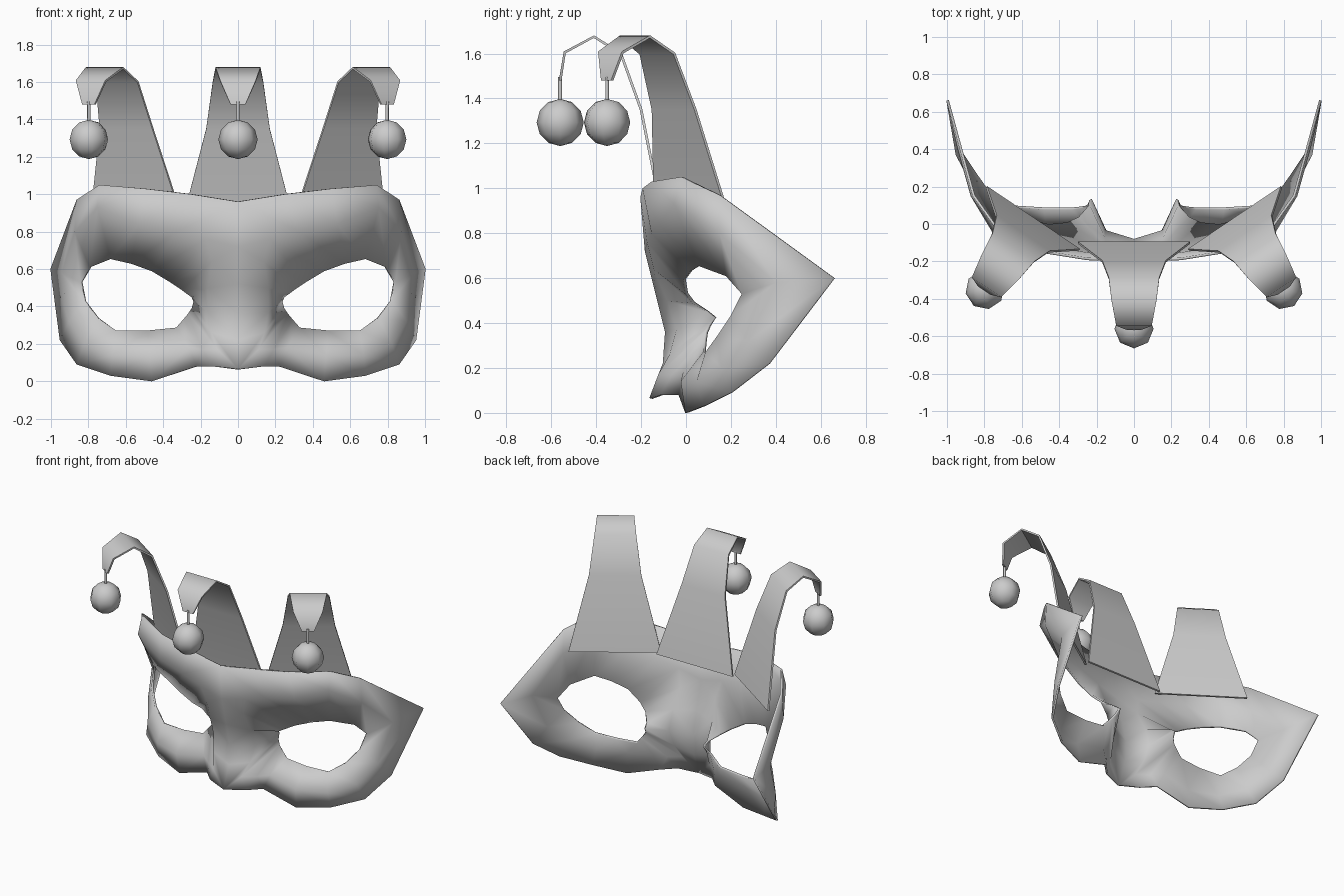
import bpy, bmesh, math
from mathutils import Matrix

if "Cube" in bpy.data.objects:
    bpy.data.objects.remove(bpy.data.objects["Cube"])


def make_object(name, bm, matrix=None, thickness=0, offset=0, mirror=False, angle=60):
    mesh = bpy.data.meshes.new(name)
    bm.to_mesh(mesh)
    bm.free()
    ob = bpy.data.objects.new(name, mesh)
    bpy.context.collection.objects.link(ob)
    if matrix:
        ob.matrix_world = matrix
    if mirror:
        ob.modifiers.new("mirror", 'MIRROR').use_clip = True
    if thickness:
        mod = ob.modifiers.new("thickness", 'SOLIDIFY')
        mod.thickness, mod.offset = thickness, offset
    bpy.ops.object.select_all(action='DESELECT')
    ob.select_set(True)
    bpy.context.view_layer.objects.active = ob
    # Apply modifiers first so the shading sees the finished rims
    bpy.ops.object.convert(target='MESH')
    bpy.ops.object.shade_smooth_by_angle(angle=math.radians(angle))
    return ob


# Half mask: three loops round one eye, from the outer edge to the eye hole
outer = [(0, -.20, .96), (.25, -.19, 1.0), (.5, -.15, 1.03), (.74, -.02, 1.05),
         (.86, .15, .97), (1, .66, .60), (.95, .37, .22), (.86, .20, .09),
         (.68, .08, .03), (.46, 0, 0), (.22, -.03, .08), (.14, -.11, .08),
         (0, -.16, .065), (0, -.10, .22), (0, -.09, .36), (0, -.13, .52), (0, -.18, .72)]
middle = [(.17, -.17, .76), (.33, -.15, .80), (.53, -.12, .84), (.75, -.05, .93),
          (.87, .15, .80), (.94, .40, .58), (.90, .28, .32), (.82, .16, .20),
          (.67, .05, .14), (.47, -.02, .14), (.26, -.01, .18), (.19, -.06, .17),
          (.11, -.12, .17), (.14, -.07, .26), (.16, -.04, .37), (.16, -.08, .50), (.14, -.14, .64)]
eye = [(.36, 0, .53), (.46, -.01, .59), (.57, .02, .63), (.68, .06, .655),
       (.79, .18, .61), (.84, .25, .53), (.82, .20, .43), (.75, .14, .34),
       (.65, .09, .27), (.48, .08, .27), (.33, .08, .285), (.29, .085, .33),
       (.265, .09, .36), (.245, .105, .39), (.235, .13, .425), (.245, .095, .45), (.30, .03, .49)]
bm = bmesh.new()
loops = [[bm.verts.new(p) for p in ring] for ring in (outer, middle, eye)]
n = len(outer)
for a, b in zip(loops, loops[1:]):
    for i in range(n):
        j = (i + 1) % n
        bm.faces.new((a[i], b[i], b[j], a[j]))
make_object("mask", bm, thickness=0.014, offset=-.5, mirror=True, angle=180)

# Curled horn strip stations: forward distance, height, half width
stations = [(0, .85, .30), (.10, 1.35, .17), (.19, 1.60, .135),
            (.31, 1.675, .12), (.44, 1.605, .095), (.46, 1.48, .04)]


def horn(side, place):
    # Tapered strip
    bm = bmesh.new()
    rows = [[bm.verts.new((s * w, -f, z)) for s in (-1, 1)] for f, z, w in stations]
    for a, b in zip(rows, rows[1:]):
        bm.faces.new((a[0], a[1], b[1], b[0]))
    make_object(side + "_horn", bm, place, thickness=0.012)

    # Rod that carries the bell
    bm = bmesh.new()
    bmesh.ops.create_cone(bm, cap_ends=True, segments=6, radius1=.009, radius2=.009, depth=.12,
                          matrix=Matrix.Translation((0, -.46, 1.435)))
    make_object(side + "_bell_rod", bm, place)

    # Faceted ball
    bm = bmesh.new()
    bmesh.ops.create_uvsphere(bm, u_segments=8, v_segments=6, radius=.105,
                              matrix=Matrix.Translation((0, -.46, 1.293)))
    make_object(side + "_bell", bm, place)


# One horn in the middle and one turned outwards on each side
horn("centre", Matrix.Translation((0, -.10, 0)))
for side, s in (("left", -1), ("right", 1)):
    horn(side, Matrix.Translation((s * .54, .03, 0)) @ Matrix.Rotation(s * math.radians(34), 4, 'Z'))
